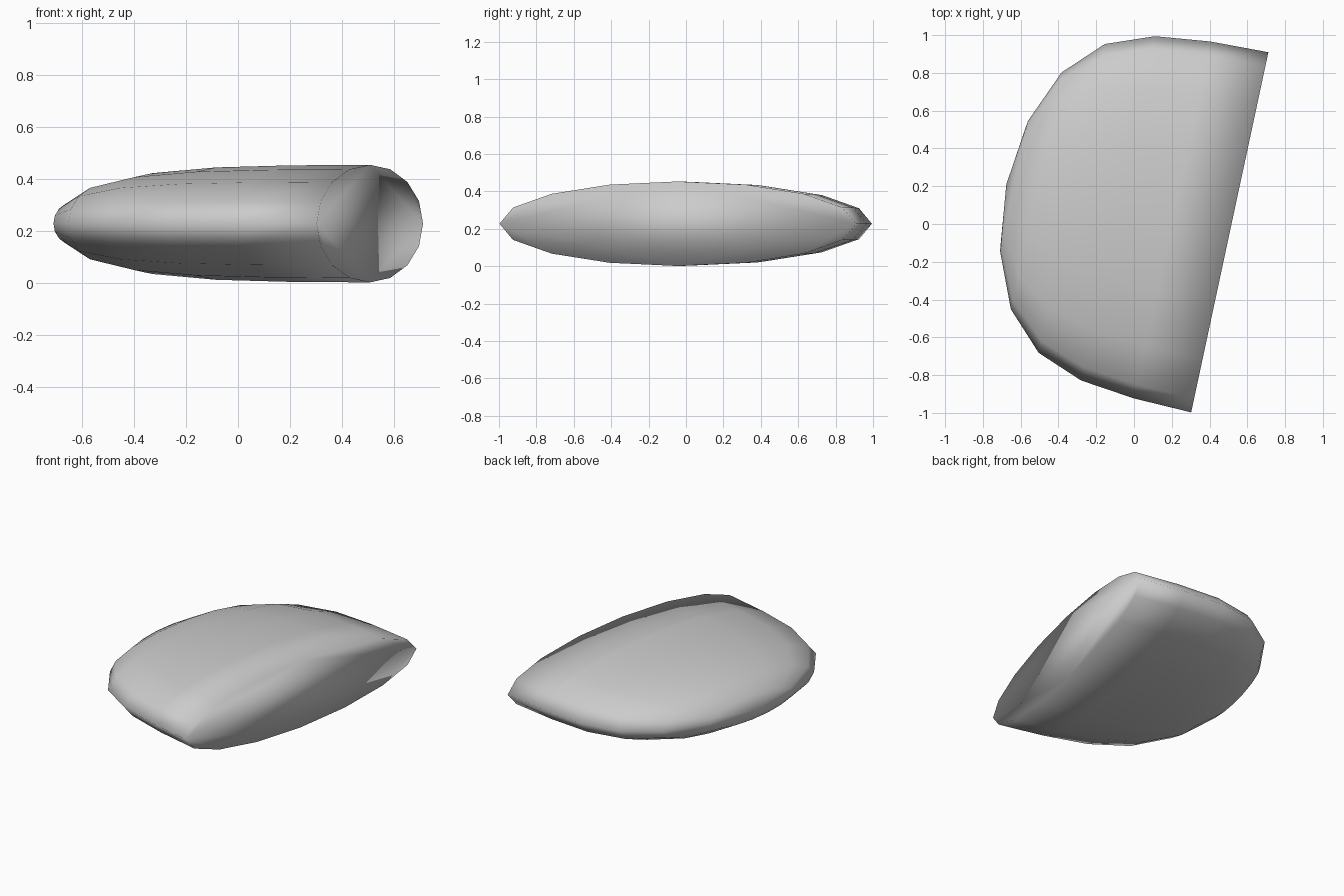
import bpy, bmesh
from math import sin, radians, tau
from mathutils import Matrix, Vector

if "Cube" in bpy.data.objects:
    bpy.data.objects.remove(bpy.data.objects["Cube"])

# half profile: width at each 15 degree step from the flat cut to the rounded tip
WIDTHS = (0.975, 0.966, 0.932, 0.836, 0.641, 0.351, 0.0)
DEPTH = 1.21
THICKNESS = 0.226

# turn the profile around its depth axis in 16 steps, then flatten it
bm = bmesh.new()
verts = [bm.verts.new((-DEPTH * sin(radians(15 * i)), w, 0)) for i, w in enumerate(WIDTHS)]
edges = [bm.edges.new(pair) for pair in zip(verts, verts[1:])]
bmesh.ops.spin(bm, geom=verts + edges, cent=(0, 0, 0), axis=(1, 0, 0),
               angle=tau, steps=16, use_duplicate=False)
bmesh.ops.remove_doubles(bm, verts=bm.verts, dist=1e-4)
bmesh.ops.scale(bm, vec=(1, 1, THICKNESS / WIDTHS[0]), verts=bm.verts)

# flat cut face
rim = [e for e in bm.edges if e.is_boundary]
bmesh.ops.holes_fill(bm, edges=rim, sides=0)
bmesh.ops.recalc_face_normals(bm, faces=bm.faces)

# turn and place the slab
bmesh.ops.transform(bm, verts=bm.verts,
                    matrix=Matrix.Translation(Vector((0.507, -0.044, 0.227)))
                    @ Matrix.Rotation(radians(-12.1), 4, 'Z'))
for f in bm.faces:
    f.smooth = True

mesh = bpy.data.meshes.new("half_pebble")
bm.to_mesh(mesh)
bm.free()
slab = bpy.data.objects.new("half_pebble", mesh)
bpy.context.collection.objects.link(slab)
